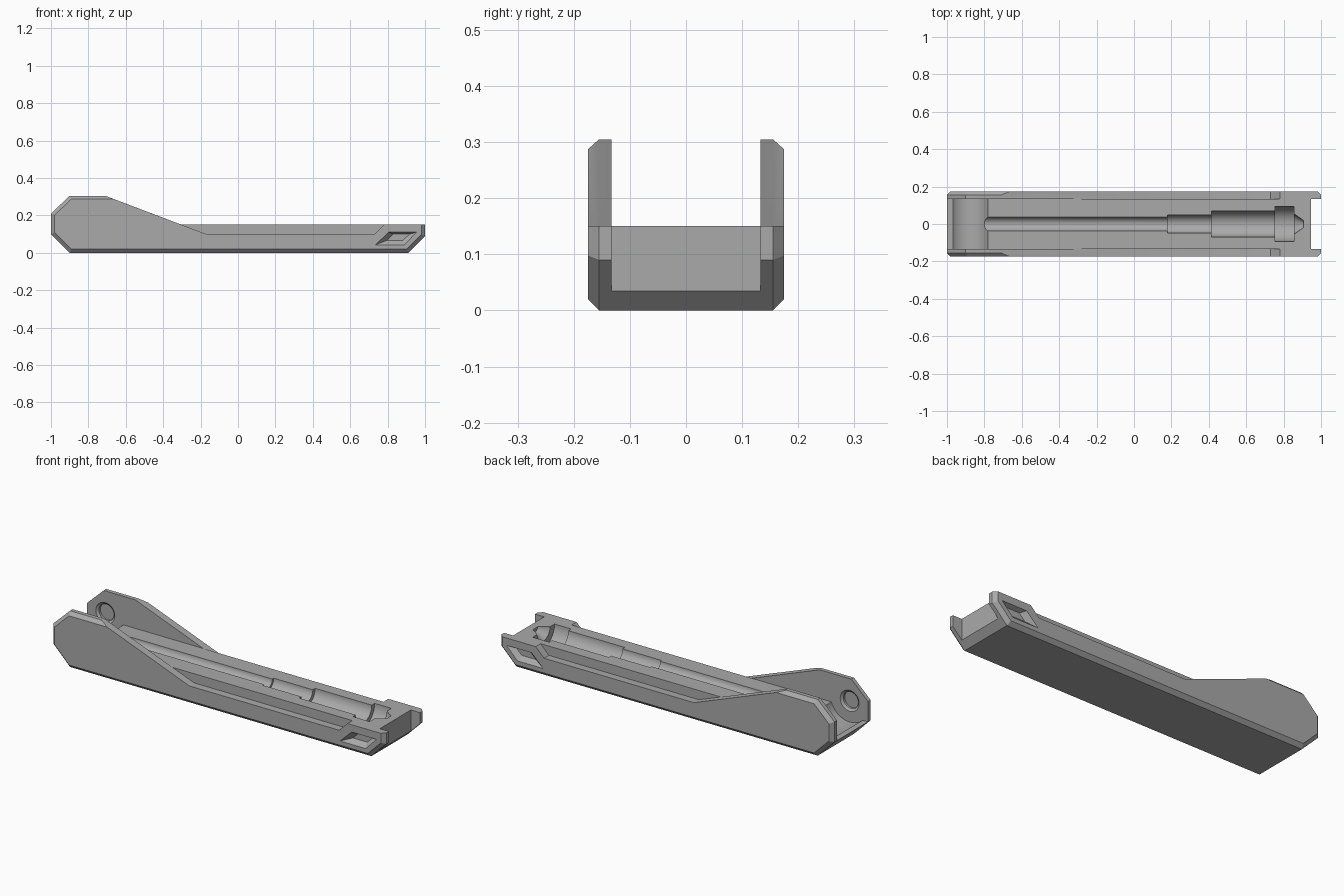
import bpy, bmesh, math
from mathutils import Vector

if "Cube" in bpy.data.objects:
    bpy.data.objects.remove(bpy.data.objects["Cube"])

grey = bpy.data.materials.new("mid_grey")
grey.diffuse_color = (0.4, 0.4, 0.4, 1)
grey.use_nodes = True
grey.node_tree.nodes["Principled BSDF"].inputs["Base Color"].default_value = grey.diffuse_color


def loft(name, rings):
    """Closed solid through rings that share one point count."""
    bm = bmesh.new()
    loops = [[bm.verts.new(p) for p in ring] for ring in rings]
    n = len(loops[0])
    for a, b in zip(loops, loops[1:]):
        for i in range(n):
            bm.faces.new((a[i], a[(i + 1) % n], b[(i + 1) % n], b[i]))
    bm.faces.new(loops[0])
    bm.faces.new(loops[-1])
    bmesh.ops.recalc_face_normals(bm, faces=bm.faces)
    mesh = bpy.data.meshes.new(name)
    bm.to_mesh(mesh)
    bm.free()
    mesh.materials.append(grey)
    ob = bpy.data.objects.new(name, mesh)
    bpy.context.collection.objects.link(ob)
    return ob


def layer(outline, y):
    return [(x, y, z) for x, z in outline]


def cut(ob, cutters):
    for c in cutters:
        mod = ob.modifiers.new("cut", 'BOOLEAN')
        mod.operation = 'DIFFERENCE'
        mod.solver = 'EXACT'
        mod.object = c
    bpy.context.view_layer.update()
    dg = bpy.context.evaluated_depsgraph_get()
    mesh = bpy.data.meshes.new_from_object(ob.evaluated_get(dg))
    ob.modifiers.clear()
    ob.data = mesh
    for c in cutters:
        bpy.data.objects.remove(c)
    bpy.ops.object.select_all(action='DESELECT')
    ob.select_set(True)
    bpy.context.view_layer.objects.active = ob
    bpy.ops.object.shade_smooth_by_angle(angle=math.radians(25))


INNER, SHOULDER, OUTER = 0.133, 0.155, 0.175
PIVOT = (-0.89, 0.185)

# Central tray: flat bar with a round hinge scoop at the left end
scoop = []
for i in range(25):
    a = math.radians(-17.7 - i * 114.7 / 24)
    scoop.append((PIVOT[0] + 0.115 * math.cos(a), PIVOT[1] + 0.115 * math.sin(a)))
bar = [(-1, 0.10), (-0.9, 0), (0.91, 0), (0.945, 0.035), (0.945, 0.15)] + scoop
tray = loft("tray", [layer(bar, -INNER), layer(bar, INNER)])

# Stepped round channel sunk into the tray top
steps = [(-0.86, 0.037), (0.18, 0.037), (0.18, 0.049), (0.415, 0.049),
         (0.415, 0.069), (0.755, 0.069), (0.755, 0.094), (0.855, 0.094),
         (0.855, 0.055), (0.905, 0.02)]
N = 40
channel = loft("channel_cutter", [
    [(x, r * math.cos(2 * math.pi * (i + 0.5) / N),
      0.15 + r * math.sin(2 * math.pi * (i + 0.5) / N)) for i in range(N)]
    for x, r in steps])
cut(tray, [channel])

# Side plate outlines: full shape, and the chamfered outer face
full = [(-1, 0.10), (-0.9, 0), (0.91, 0), (1, 0.09), (1, 0.15), (0.78, 0.15),
        (0.73, 0.10), (-0.17, 0.10), (-0.71, 0.305), (-0.9, 0.305), (-1, 0.21)]
face = [(-0.98, 0.108), (-0.892, 0.02), (0.902, 0.02), (0.98, 0.098), (0.98, 0.15),
        (0.78, 0.15), (0.73, 0.10), (-0.17, 0.10), (-0.663, 0.287),
        (-0.892, 0.287), (-0.98, 0.202)]
window_rim = [(0.735, 0.043), (0.89, 0.043), (0.955, 0.11), (0.805, 0.11)]
window_floor = [(0.795, 0.066), (0.88, 0.066), (0.918, 0.1), (0.83, 0.1)]


def circle(r, y):
    return [(PIVOT[0] + r * math.cos(2 * math.pi * i / 32), y,
             PIVOT[1] + r * math.sin(2 * math.pi * i / 32)) for i in range(32)]


for side, label in ((-1, "front"), (1, "back")):
    plate = loft(label + "_side_plate", [layer(full, side * INNER),
                                         layer(full, side * SHOULDER),
                                         layer(face, side * OUTER)])
    # Slanted window recess near the right end
    grow = [(2 * 0.0 + r[0] + (r[0] - f[0]) * 0.2, r[1] + (r[1] - f[1]) * 0.2)
            for r, f in zip(window_rim, window_floor)]
    window = loft("window_cutter", [layer(grow, side * (OUTER + 0.005)),
                                    layer(window_rim, side * OUTER),
                                    layer(window_floor, side * (OUTER - 0.025))])
    # Chamfered pivot socket on the inner face
    socket = loft("socket_cutter", [circle(0.057, side * (INNER - 0.01)),
                                    circle(0.057, side * INNER),
                                    circle(0.045, side * (INNER + 0.01)),
                                    circle(0.045, side * (INNER + 0.022))])
    cut(plate, [window, socket])
